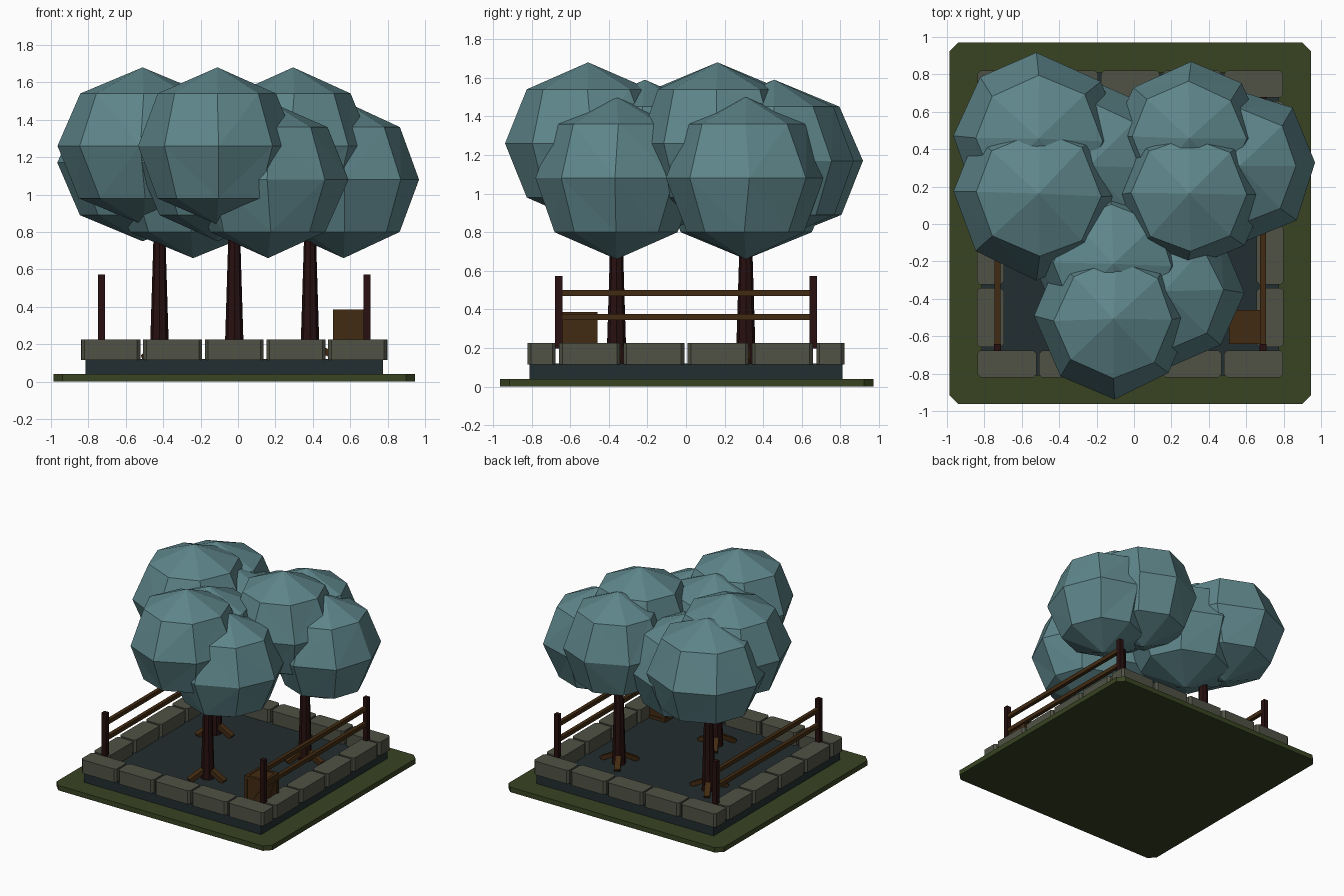
import bpy, bmesh, math, random
from mathutils import Vector, Matrix

if "Cube" in bpy.data.objects:
    bpy.data.objects.remove(bpy.data.objects["Cube"])

random.seed(4)
CX = -0.02  # the planter sits slightly left of the overall centre


def material(name, rgb):
    m = bpy.data.materials.new(name)
    m.diffuse_color = (*rgb, 1)
    m.use_nodes = True
    m.node_tree.nodes["Principled BSDF"].inputs["Base Color"].default_value = m.diffuse_color
    return m


GRASS = material("grass green", (0.040, 0.057, 0.016))
SOIL = material("dark slate soil", (0.016, 0.026, 0.029))
STONE = material("grey stone", (0.080, 0.085, 0.060))
BARK = material("dark bark", (0.021, 0.005, 0.005))
WOOD = material("brown wood", (0.055, 0.024, 0.006))
LEAF = material("teal leaves", (0.112, 0.238, 0.258))


def finish(name, bm, mat):
    bmesh.ops.recalc_face_normals(bm, faces=bm.faces)
    me = bpy.data.meshes.new(name)
    bm.to_mesh(me)
    bm.free()
    me.materials.append(mat)
    ob = bpy.data.objects.new(name, me)
    bpy.context.collection.objects.link(ob)
    return ob


def box(name, centre, size, mat, chamfer=0):
    """Box with optionally chamfered vertical edges."""
    bm = bmesh.new()
    bmesh.ops.create_cube(bm, size=1)
    bmesh.ops.scale(bm, vec=size, verts=bm.verts)
    if chamfer:
        edges = [e for e in bm.edges
                 if abs(e.verts[0].co.z - e.verts[1].co.z) > 1e-4]
        bmesh.ops.bevel(bm, geom=edges, offset=chamfer, segments=1, affect='EDGES')
    bmesh.ops.translate(bm, vec=centre, verts=bm.verts)
    return finish(name, bm, mat)


def beam(name, p, q, w, t, mat):
    """Bar from p to q, w wide and t thick."""
    p, q = Vector(p), Vector(q)
    d = q - p
    side = d.cross(Vector((0, 0, 1))).normalized()
    rot = Matrix((d.normalized(), side, d.normalized().cross(side))).transposed()
    bm = bmesh.new()
    bmesh.ops.create_cube(bm, size=1)
    bmesh.ops.scale(bm, vec=(d.length, w, t), verts=bm.verts)
    bmesh.ops.transform(bm, matrix=Matrix.Translation((p + q) / 2) @ rot.to_4x4(),
                        verts=bm.verts)
    return finish(name, bm, mat)


def leaf_ball(name, centre, rx, rz=0.42):
    """Eight-sided ball with five levels and slightly uneven rings."""
    bm = bmesh.new()
    rings = []
    for level in (0.667, 0, -0.667):
        r = rx * math.sqrt(1 - level * level)
        ring = []
        for k in range(8):
            a = k * math.pi / 4 + random.uniform(-0.05, 0.05)
            rr = r * random.uniform(0.98, 1.03)
            ring.append(bm.verts.new((rr * math.cos(a), rr * math.sin(a), level * rz)))
        rings.append(ring)
    top, bottom = bm.verts.new((0, 0, rz)), bm.verts.new((0, 0, -rz))
    for k in range(8):
        n = (k + 1) % 8
        bm.faces.new((top, rings[0][k], rings[0][n]))
        bm.faces.new((bottom, rings[2][n], rings[2][k]))
        for a, b in zip(rings, rings[1:]):
            bm.faces.new((a[k], b[k], b[n], a[n]))
    bmesh.ops.triangulate(bm, faces=[f for f in bm.faces if len(f.verts) == 4])
    bmesh.ops.translate(bm, vec=centre, verts=bm.verts)
    return finish(name, bm, LEAF)


# Ground slab and soil bed
box("grass_slab", (CX, 0.004, 0.02), (1.935, 1.935, 0.04), GRASS, 0.05)
box("soil_bed", (CX, 0, 0.08), (1.59, 1.62, 0.08), SOIL)

# Stone border: five stones front and back, four on each side
for s, label in ((-1, "front"), (1, "back")):
    for i in range(5):
        box(f"{label}_stone_{i}", (CX + (i - 2) * 0.33, s * 0.748, 0.17),
            (0.315, 0.145, 0.11), STONE, 0.017)
for s, label in ((-1, "left"), (1, "right")):
    for i in range(4):
        box(f"{label}_stone_{i}", (CX + s * 0.748, (i - 1.5) * 0.333, 0.17),
            (0.145, 0.316, 0.11), STONE, 0.017)

# Fences on both sides
for s, label in ((-1, "left"), (1, "right")):
    x = CX + s * 0.71
    for e, end in ((-1, "front"), (1, "back")):
        box(f"{label}_{end}_post", (x, e * 0.66, 0.385), (0.038, 0.038, 0.375), BARK)
    for z in (0.36, 0.485):
        box(f"{label}_rail", (x, 0, z), (0.03, 1.32, 0.032), WOOD)

# Crate with framed, braced sides
cx, cy, z0, z1, h = 0.60, -0.55, 0.12, 0.386, 0.084
box("crate_body", (cx, cy, (z0 + z1) / 2), (2 * h, 2 * h, z1 - z0 - 0.01), WOOD)
for sx in (-1, 1):
    for sy in (-1, 1):
        box("crate_corner", (cx + sx * 0.08, cy + sy * 0.08, (z0 + z1) / 2),
            (0.022, 0.022, z1 - z0), WOOD)
for z in (z0 + 0.012, z1 - 0.012):
    for s in (-1, 1):
        box("crate_edge", (cx, cy + s * 0.08, z), (0.14, 0.022, 0.024), WOOD)
        box("crate_edge", (cx + s * 0.08, cy, z), (0.022, 0.14, 0.024), WOOD)
for s in (-1, 1):
    beam("crate_brace", (cx - 0.07, cy + s * h, z0 + 0.03),
         (cx + 0.07, cy + s * h, z1 - 0.03), 0.01, 0.022, WOOD)
    beam("crate_brace", (cx + s * h, cy - 0.07, z0 + 0.03),
         (cx + s * h, cy + 0.07, z1 - 0.03), 0.01, 0.022, WOOD)

# Trees: tapered trunk, three roots and three staggered leaf balls
for tree, x, y, radius in (("left", -0.42, 0.31, 0.455),
                           ("right", 0.385, 0.31, 0.41),
                           ("front", -0.02, -0.36, 0.42)):
    bm = bmesh.new()
    bmesh.ops.create_cone(bm, cap_ends=True, segments=8, radius1=0.052,
                          radius2=0.025, depth=0.88,
                          matrix=Matrix.Translation((x, y, 0.56)))
    finish(f"{tree}_trunk", bm, BARK)
    for k in range(3):
        a = k * math.tau / 3
        c, s = math.cos(a), math.sin(a)
        beam(f"{tree}_root_{k}", (x + 0.02 * c, y + 0.02 * s, 0.195),
             (x + 0.15 * c, y + 0.15 * s, 0.125), 0.045, 0.035, WOOD)
        leaf_ball(f"{tree}_leaves_{k}",
                  (x + 0.18 * c, y + 0.17 * s, 1.08 + 0.09 * k), radius)
